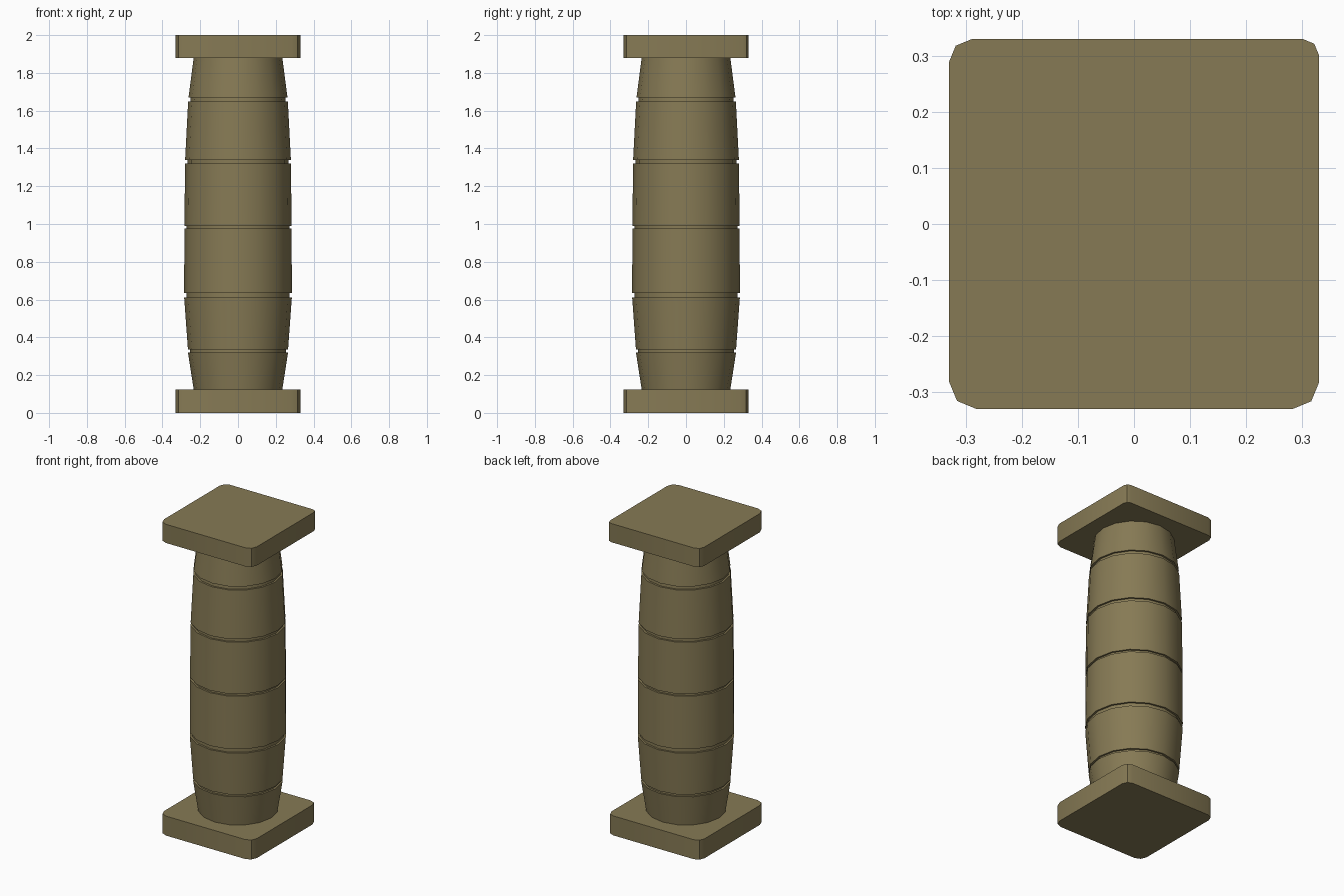
import bpy, math

if "Cube" in bpy.data.objects:
    bpy.data.objects.remove(bpy.data.objects["Cube"])

STONE = bpy.data.materials.new("stone")
STONE.diffuse_color = (0.24, 0.195, 0.09, 1)
STONE.use_nodes = True
STONE.node_tree.nodes["Principled BSDF"].inputs["Base Color"].default_value = STONE.diffuse_color


def make_object(name, verts, faces):
    mesh = bpy.data.meshes.new(name)
    mesh.from_pydata(verts, [], faces)
    mesh.materials.append(STONE)
    obj = bpy.data.objects.new(name, mesh)
    bpy.context.collection.objects.link(obj)
    bpy.ops.object.select_all(action='DESELECT')
    obj.select_set(True)
    bpy.context.view_layer.objects.active = obj
    bpy.ops.object.shade_smooth_by_angle(angle=math.radians(35))
    return obj


def loft(name, rings):
    """Join equal-sized rings of points and cap both ends."""
    n = len(rings[0])
    verts = [p for ring in rings for p in ring]
    faces = [(k * n + i, k * n + (i + 1) % n, (k + 1) * n + (i + 1) % n, (k + 1) * n + i)
             for k in range(len(rings) - 1) for i in range(n)]
    faces.append(tuple(reversed(range(n))))
    faces.append(tuple(range((len(rings) - 1) * n, len(rings) * n)))
    return make_object(name, verts, faces)


def slab(name, z0, z1, radii, half=0.33):
    """Square slab with worn two-segment corners, one radius per corner."""
    outline = []
    for c, r in enumerate(radii):
        mid = math.radians(45 + 90 * c)
        cx = math.copysign(half - r, math.cos(mid))
        cy = math.copysign(half - r, math.sin(mid))
        for s in (-45, 0, 45):
            a = mid + math.radians(s)
            outline.append((cx + r * math.cos(a), cy + r * math.sin(a)))
    loft(name, [[(x, y, z) for x, y in outline] for z in (z0, z1)])


def ring(r, z, sides=16):
    return [(r * math.cos(2 * math.pi * i / sides), r * math.sin(2 * math.pi * i / sides), z)
            for i in range(sides)]


# Plinth and capital slabs
slab("base_slab", 0.0, 0.125, (0.045, 0.045, 0.05, 0.05))
slab("top_slab", 1.88, 2.0, (0.03, 0.042, 0.05, 0.048))

# Bulging shaft: each drum is (bottom z, bottom radius, top z, top radius)
drums = [(0.12, 0.234, 0.32, 0.265), (0.335, 0.265, 0.61, 0.285),
         (0.635, 0.285, 0.975, 0.284), (0.99, 0.284, 1.32, 0.28),
         (1.34, 0.28, 1.648, 0.264), (1.67, 0.262, 1.885, 0.234)]
rings = []
for i, (z0, r0, z1, r1) in enumerate(drums):
    if i:  # recessed joint below this drum
        rings.append(ring(r0 - 0.012, z0))
    rings += [ring(r0, z0), ring(r1, z1)]
    if i < len(drums) - 1:
        rings.append(ring(r1 - 0.012, z1))
loft("column_shaft", rings)
